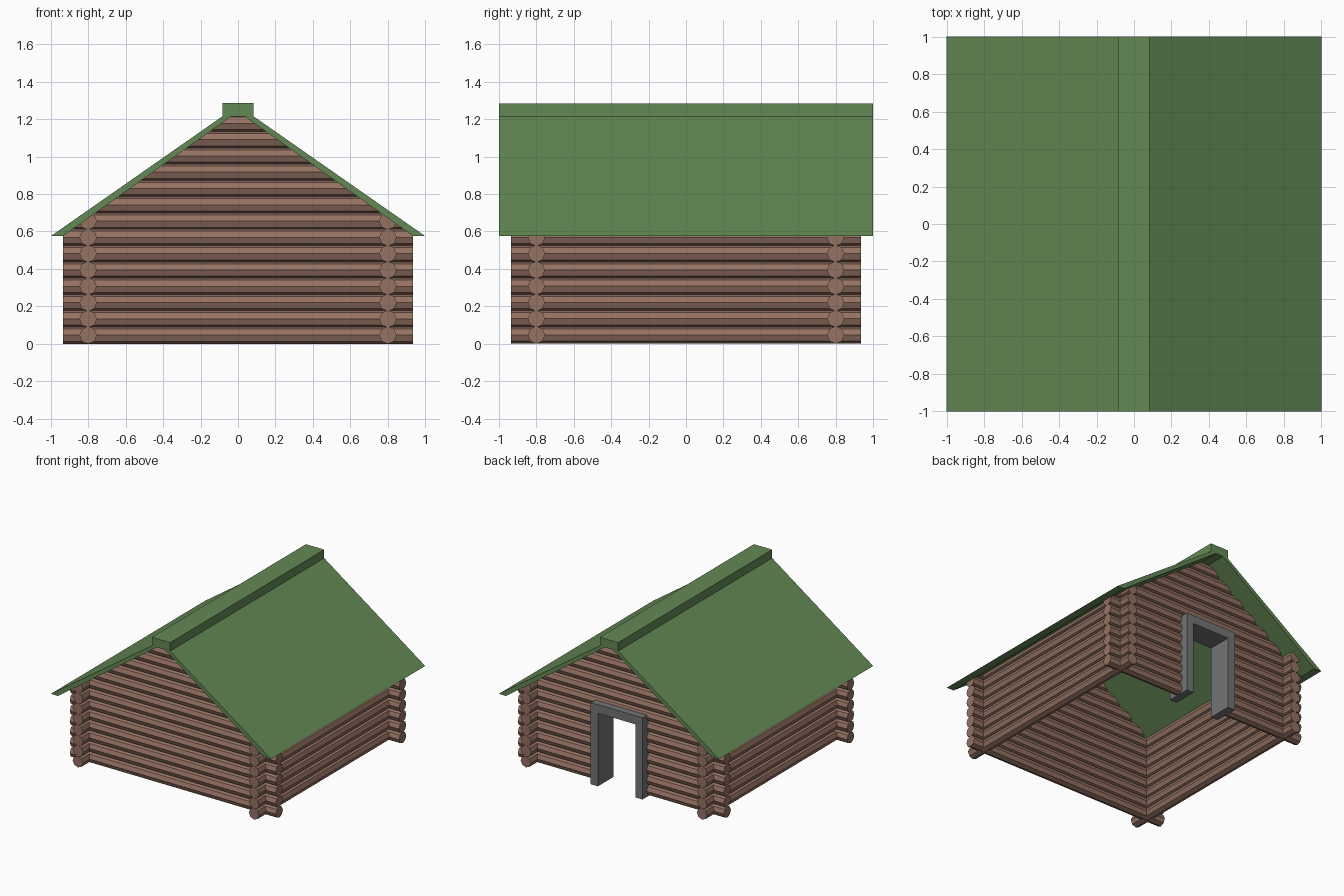
import bpy
import bmesh
from math import radians
from mathutils import Matrix, Vector

if "Cube" in bpy.data.objects:
    bpy.data.objects.remove(bpy.data.objects["Cube"])

RADIUS, PITCH = 0.0465, 0.087      # log radius and row spacing
WALL, REACH = 0.8, 0.935           # wall centre line and log end
EAVE, SLOPE = 0.575, 0.703         # eave height and roof slope
DOOR = 0.235                       # half width of the door frame


def material(name, colour):
    mat = bpy.data.materials.new(name)
    mat.use_nodes = True
    mat.diffuse_color = (*colour, 1)
    mat.node_tree.nodes["Principled BSDF"].inputs["Base Color"].default_value = (*colour, 1)
    return mat


wood = material("log brown", (0.30, 0.168, 0.125))
green = material("roof green", (0.125, 0.25, 0.09))
grey = material("frame grey", (0.17, 0.175, 0.18))


def finish(bm, name, mat):
    bmesh.ops.recalc_face_normals(bm, faces=bm.faces)
    mesh = bpy.data.meshes.new(name)
    bm.to_mesh(mesh)
    bm.free()
    mesh.materials.append(mat)
    obj = bpy.data.objects.new(name, mesh)
    bpy.context.collection.objects.link(obj)
    return obj


def add_log(bm, start, end, z):
    """Eight-sided log lying along x."""
    place = Matrix.Translation(((start + end) / 2, 0, z)) @ Matrix.Rotation(radians(90), 4, "Y")
    bmesh.ops.create_cone(bm, cap_ends=True, segments=8, radius1=RADIUS, radius2=RADIUS,
                          depth=end - start, matrix=place)


def extrude_profile(points, half_depth, name, mat, y=0):
    """Outline in x and z, extruded along y."""
    bm = bmesh.new()
    face = bm.faces.new([bm.verts.new((x, y - half_depth, z)) for x, z in points])
    result = bmesh.ops.extrude_face_region(bm, geom=[face])
    verts = [v for v in result["geom"] if isinstance(v, bmesh.types.BMVert)]
    bmesh.ops.translate(bm, verts=verts, vec=(0, 2 * half_depth, 0))
    return finish(bm, name, mat)


def mirrored(half):
    return half + [(-x, z) for x, z in reversed(half)]


# Gable walls: logs trimmed along the roof slope, the back one with a doorway
def gable_wall(name, y, doorway):
    bm = bmesh.new()
    for row in range(14):
        z = RADIUS + row * PITCH
        if doorway and row < 7:
            add_log(bm, -REACH, 0.03 - DOOR, z)
            add_log(bm, DOOR - 0.03, REACH, z)
        else:
            add_log(bm, -REACH, REACH, z)
    for side in (-1, 1):
        bmesh.ops.bisect_plane(bm, geom=bm.verts[:] + bm.edges[:] + bm.faces[:],
                               plane_co=(side * 0.97, 0, EAVE),
                               plane_no=Vector((side * SLOPE, 0, 1)).normalized(),
                               clear_outer=True)
        bmesh.ops.holes_fill(bm, edges=[e for e in bm.edges if e.is_boundary])
    finish(bm, name, wood).location.y = y


gable_wall("front_wall", -WALL, False)
gable_wall("back_wall", WALL, True)

# Side walls: full-length logs up to the eaves
for name, x in (("left_wall", WALL), ("right_wall", -WALL)):
    bm = bmesh.new()
    for row in range(8):
        add_log(bm, -REACH, REACH, RADIUS + row * PITCH)
    bmesh.ops.rotate(bm, verts=bm.verts, matrix=Matrix.Rotation(radians(90), 3, "Z"))
    finish(bm, name, wood).location.x = x

# Roof: two slopes and a raised ridge cap in one outline
half_roof = [(0.035, 1.215), (0.935, EAVE), (1.0, EAVE), (0.083, 1.215), (0.083, 1.285)]
extrude_profile(mirrored(half_roof), 1.0, "roof", green)

# Door frame: two posts joined by a lintel
half_frame = [(DOOR - 0.065, 0.6), (DOOR - 0.065, 0), (DOOR, 0), (DOOR, 0.67)]
extrude_profile(mirrored(half_frame), 0.1, "door_frame", grey, WALL)
